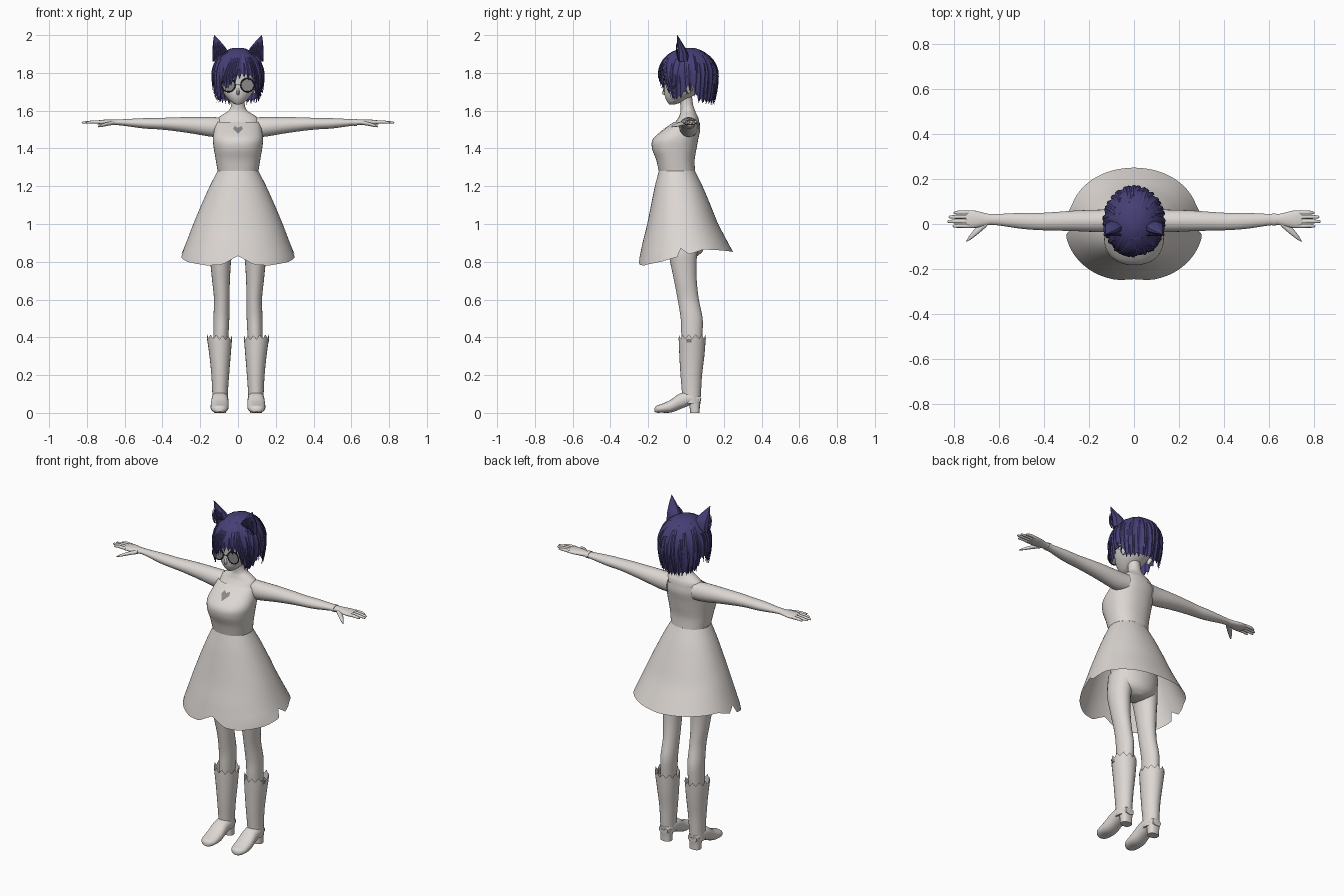
import bpy, bmesh, math, random
from mathutils import Vector
from mathutils.bvhtree import BVHTree

random.seed(7)
cube = bpy.data.objects.get("Cube")
if cube:
    bpy.data.objects.remove(cube, do_unlink=True)


def material(name, *rgb):
    m = bpy.data.materials.new(name)
    m.use_nodes = True
    m.diffuse_color = (*rgb, 1)
    m.node_tree.nodes["Principled BSDF"].inputs["Base Color"].default_value = (*rgb, 1)
    return m


pale = material("pale_grey", .72, .68, .65)
indigo = material("indigo_hair", .06, .05, .18)
black = material("black_frame", .01, .01, .012)
grey = material("mid_grey", .25, .25, .25)


def finish(name, bm, mat, angle=45):
    bmesh.ops.recalc_face_normals(bm, faces=bm.faces)
    mesh = bpy.data.meshes.new(name)
    bm.to_mesh(mesh)
    bm.free()
    mesh.materials.append(mat)
    for poly in mesh.polygons:
        poly.use_smooth = True
    mesh.set_sharp_from_angle(angle=math.radians(angle))
    obj = bpy.data.objects.new(name, mesh)
    bpy.context.scene.collection.objects.link(obj)
    return obj


def add_grid(bm, rows, start=True, end=True):
    """Skin closed loops of points, with optional end caps."""
    loops = [[bm.verts.new(p) for p in row] for row in rows]
    n = len(loops[0])
    for a, b in zip(loops, loops[1:]):
        for i in range(n):
            bm.faces.new((a[i], a[(i + 1) % n], b[(i + 1) % n], b[i]))
    if start:
        bm.faces.new(loops[0])
    if end:
        bm.faces.new(loops[-1])


def smooth(rings, k):
    """Resample rings with a Catmull-Rom spline."""
    out = []
    last = len(rings) - 1
    for i in range(last):
        quad = zip(rings[max(i - 1, 0)], rings[i], rings[i + 1], rings[min(i + 2, last)])
        quad = list(quad)
        for j in range(k):
            t = j / k
            out.append([b + t / 2 * (c - a + t * (2 * a - 5 * b + 4 * c - d
                        + t * (3 * (b - c) + d - a))) for a, b, c, d in quad])
    return out + [list(rings[-1])]


def oval(angle, power):
    c, s = math.cos(angle), math.sin(angle)
    return (math.copysign(abs(c) ** (2 / power), c),
            math.copysign(abs(s) ** (2 / power), s))


def loft(name, rings, mat=pale, axis="Z", side=1, n=24, start=True, end=True,
         power=2, k=4, angle=45):
    """Each ring: position along axis, two centre coordinates, two radii."""
    rows = []
    for t, u, v, ru, rv in smooth(rings, k):
        row = []
        for i in range(n):
            c, s = oval(math.tau * i / n, power)
            p, q = u + max(ru, .001) * c, v + max(rv, .001) * s
            x, y, z = {"X": (t, p, q), "Y": (p, t, q), "Z": (p, q, t)}[axis]
            row.append((x * side, y, z))
        rows.append(row)
    bm = bmesh.new()
    add_grid(bm, rows, start, end)
    return finish(name, bm, mat, angle)


def interp(table, x):
    for (a, p), (b, q) in zip(table, table[1:]):
        if x <= b:
            return p + (q - p) * max(0, x - a) / (b - a)
    return table[-1][1]


# Torso, neck and head
body = [(1.28, 0, -.048, .108, .096), (1.34, 0, -.056, .118, .102),
        (1.4, 0, -.062, .128, .118), (1.45, 0, -.055, .133, .12),
        (1.5, 0, -.022, .126, .097), (1.54, 0, .004, .115, .068)]
bodice = loft("bodice", body, power=2.3, n=40, start=False, end=False)
loft("shoulders", [(1.48, 0, -.025, .115, .09), (1.53, 0, .002, .113, .068),
                   (1.56, 0, .012, .105, .054), (1.58, 0, .012, .08, .045),
                   (1.6, 0, .01, .05, .038), (1.63, 0, .004, .036, .034),
                   (1.68, 0, -.003, .035, .034)])
loft("hips", [(.83, 0, .01, .04, .05), (.87, 0, .01, .12, .085), (.98, 0, .0, .145, .1),
              (1.1, 0, -.02, .125, .09), (1.29, 0, -.048, .1, .088)])
loft("head", [(1.632, 0, -.075, .01, .012), (1.645, 0, -.06, .035, .038),
              (1.67, 0, -.042, .06, .068), (1.7, 0, -.025, .08, .09),
              (1.74, 0, -.01, .095, .106), (1.8, 0, .0, .104, .118),
              (1.86, 0, .006, .095, .108), (1.91, 0, .012, .058, .066)], n=32)
loft("nose", [(1.682, 0, -.112, .004, .003), (1.692, 0, -.115, .008, .013),
              (1.725, 0, -.108, .005, .006)], n=10)

# Flared skirt with an uneven, notched hem
hem = [(0, .83), (14, .785), (30, .78), (60, .8), (80, .825), (84, .87),
       (92, .84), (110, .865), (140, .86), (180, .85)]
width = [(.82, .307), (.9, .275), (1, .237), (1.1, .195), (1.2, .15), (1.28, .109)]
front = [(.78, -.255), (.9, -.23), (1, -.205), (1.1, -.185), (1.2, -.165), (1.28, -.144)]
back = [(.85, .25), (1, .17), (1.1, .13), (1.2, .088), (1.28, .048)]
rows = []
for j in range(15):
    row = []
    for i in range(90):
        a = i * 4
        z = 1.28 + (interp(hem, min(a, 360 - a)) - 1.28) * j / 14
        s, c = oval(math.radians(90 - a), 2.15)
        f, b = interp(front, z), interp(back, z)
        row.append((interp(width, z) * s, (f + b) / 2 - (b - f) / 2 * c, z))
    rows.append(row)
bm = bmesh.new()
add_grid(bm, rows, False, False)
finish("skirt", bm, pale, 60)

# Heart pendant laid on the bodice
tree = BVHTree.FromPolygons([v.co for v in bodice.data.vertices],
                            [p.vertices[:] for p in bodice.data.polygons])
bm = bmesh.new()
outline = [(0, 1.478), (.026, 1.503), (.018, 1.519), (0, 1.51), (-.018, 1.519), (-.026, 1.503)]
pts = []
for x, z in [(0, 1.5)] + outline:
    hit = tree.ray_cast(Vector((x, -1, z)), Vector((0, 1, 0)))[0]
    pts.append(bm.verts.new((x, (hit.y if hit else -.11) - .005, z)))
for i in range(6):
    bm.faces.new((pts[0], pts[1 + i], pts[1 + (i + 1) % 6]))
finish("pendant", bm, grey)

for side, label in ((1, "left"), (-1, "right")):
    # Arm, palm, fingers and thumb
    loft(label + "_arm", [(.08, .02, 1.513, .048, .05), (.14, .014, 1.514, .05, .052),
                          (.25, .014, 1.523, .046, .043), (.35, .012, 1.529, .041, .035),
                          (.42, .011, 1.531, .038, .03), (.5, .014, 1.533, .035, .027),
                          (.62, .02, 1.538, .024, .016), (.66, .02, 1.538, .028, .015),
                          (.71, .021, 1.538, .039, .014), (.745, .021, 1.538, .038, .01)],
         axis="X", side=side)
    for finger, y, tip in (("index", -.009, .805), ("middle", .011, .828),
                           ("ring", .031, .822), ("little", .05, .8)):
        loft(f"{label}_{finger}_finger",
             [(.73, y, 1.539, .009, .009), (.77, y + .001, 1.54, .009, .008),
              (tip - .01, y, 1.537, .007, .006), (tip, y, 1.536, .002, .002)],
             axis="X", side=side, n=10)
    loft(label + "_thumb", [(.655, .005, 1.536, .018, .011), (.69, -.025, 1.53, .018, .01),
                            (.72, -.052, 1.522, .014, .008), (.742, -.075, 1.515, .004, .003)],
         axis="X", side=side, n=12)

    # Leg
    loft(label + "_leg", [(.95, .075, -.01, .068, .085), (.85, .089, -.015, .061, .076),
                          (.8, .092, -.014, .055, .07), (.7, .09, -.003, .047, .06),
                          (.6, .086, .012, .041, .056), (.5, .088, .03, .042, .058),
                          (.42, .09, .031, .04, .056), (.34, .092, .03, .037, .05)], side=side)

    # Boot: ragged shaft, foot and heel
    shaft = loft(label + "_boot_shaft", [(.4, .098, .033, .067, .072), (.3, .095, .031, .056, .066),
                                         (.2, .094, .028, .047, .057), (.1, .095, .029, .041, .05),
                                         (.05, .096, .027, .042, .048)], side=side, start=False)
    for v in shaft.data.vertices[:24]:
        v.co.z += (.012 if v.index % 2 else -.01) + .06 * (abs(v.co.x) - .098)
    loft(label + "_boot_foot", [(.078, .095, .068, .028, .02), (.03, .095, .077, .042, .034),
                                (-.03, .096, .062, .045, .042), (-.08, .097, .036, .048, .034),
                                (-.13, .098, .024, .045, .023), (-.155, .098, .02, .032, .019),
                                (-.166, .098, .016, .012, .01)], axis="Y", side=side, power=2.3)
    loft(label + "_boot_heel", [(.075, .095, .047, .037, .034), (.04, .095, .046, .033, .028),
                                (0, .095, .047, .031, .025)], side=side, power=2.6)

    # Ear beneath the hair
    loft(label + "_ear", [(1.69, .086, .015, .004, .006), (1.71, .092, .018, .011, .015),
                          (1.735, .1, .024, .013, .018), (1.755, .1, .026, .004, .008)],
         side=side, n=12)

    # Glasses: rim, lens and temple
    cx, cy, cz = .05 * side, -.117, 1.735
    ring = []
    for i in range(32):
        t = math.tau * i / 32
        ring.append([(cx + (.035 + .0035 * math.cos(u)) * math.cos(t),
                      cy + .0035 * math.sin(u), cz + (.035 + .0035 * math.cos(u)) * math.sin(t))
                     for u in (math.tau * j / 6 for j in range(6))])
    bm = bmesh.new()
    add_grid(bm, ring + ring[:1], False, False)
    bmesh.ops.remove_doubles(bm, verts=bm.verts, dist=.00001)
    finish(label + "_rim", bm, black, 70)
    loft(label + "_lens", [(cy - .001, .05, cz, .034, .034), (cy + .001, .05, cz, .034, .034)],
         grey, axis="Y", side=side, n=32, k=1)
    loft(label + "_temple", [(cy, .086, 1.742, .002, .003), (.02, .106, 1.742, .002, .003)],
         black, axis="Y", side=side, n=6)

loft("glasses_bridge", [(-.016, -.119, 1.738, .002, .002), (.016, -.119, 1.738, .002, .002)],
     black, axis="X", n=6)
loft("bracelet", [(.612, .02, 1.538, .027, .019), (.63, .02, 1.538, .027, .019)], axis="X")
loft("boot_buckle", [(.372, .153, .02, .009, .018), (.392, .156, .02, .009, .018)], grey, n=8)


# Hair: a ribbed cap with pointed ends, layered with loose locks
def scalp(a, z, grow=1.0):
    h = z - 1.79
    r = math.sqrt(max(0, 1 - (h / .145) ** 2)) if h > 0 else 1 - .16 * (h / .17) ** 2
    a = math.radians(a)
    return Vector((math.sin(a) * r * .133 * grow, .012 - math.cos(a) * r * .153 * grow, z))


fringe = [(-180, 1.635), (-112, 1.655), (-102, 1.72), (-88, 1.72), (-76, 1.67), (-58, 1.655),
          (-44, 1.68), (-25, 1.725), (-5, 1.77), (10, 1.785), (36, 1.775), (46, 1.7),
          (58, 1.655), (76, 1.67), (88, 1.72), (102, 1.72), (112, 1.655), (180, 1.635)]
drops = [random.uniform(.01, .035) for _ in range(36)]
rows = []
for j in range(1, 15):
    f = (j / 14) ** 1.8
    row = []
    for i in range(180):
        a = i * 2 - 180
        tooth = 1 - abs((i % 5) - 2) / 2
        low = interp(fringe, a) + .012 - drops[i // 5] * tooth
        row.append(scalp(a, 1.934 + (low - 1.934) * f, 1 + .03 * (tooth - .5) * math.sqrt(f)))
    rows.append(row)
bm = bmesh.new()
add_grid(bm, rows, True, False)
finish("hair_cap", bm, indigo, 30)


def add_lock(bm, pts, out, wide, thick):
    for_rows = []
    last = len(pts) - 1
    for i, p in enumerate(pts):
        along = pts[min(i + 1, last)] - pts[max(i - 1, 0)]
        side = along.cross(out).normalized()
        w = max(.03, math.sin(math.pi * (.2 + .8 * i / last)))
        for_rows.append([p + side * wide * w, p + out * thick * w,
                         p - side * wide * w, p - out * thick * w])
    add_grid(bm, for_rows)


def scalp_lock(bm, a0, a1, top, tip, wide):
    pts = [scalp(a0 + (a1 - a0) * t, top + (tip - top) * t ** 1.3, 1.01 + .03 * t)
           for t in (i / 8 for i in range(9))]
    mid = scalp((a0 + a1) / 2, 1.79)
    add_lock(bm, pts, Vector((mid.x, mid.y, 0)).normalized(), wide, .005)


bm = bmesh.new()
for a in range(-180, 180, 9):
    if abs(a) > 46:
        start = a + random.uniform(-5, 5)
        tip = interp(fringe, a) - random.uniform(0, .022)
        scalp_lock(bm, start, a + random.uniform(-6, 6), random.uniform(1.84, 1.92), tip, .011)
finish("hair_locks", bm, indigo, 25)

bm = bmesh.new()
for a, tip in ((-50, 1.655), (-40, 1.68), (-31, 1.7), (-23, 1.715), (-14, 1.745), (-5, 1.76),
               (22, 1.765), (34, 1.76), (44, 1.7), (52, 1.66), (60, 1.645)):
    scalp_lock(bm, 10 + a * .35, a, 1.915, tip, .012)
finish("fringe_locks", bm, indigo, 25)

# Furry cat ears
for side, label in ((1, "left"), (-1, "right")):
    loft(label + "_cat_ear", [(1.86, .088, -.014, .046, .03), (1.91, .092, -.018, .043, .027),
                              (1.955, .107, -.032, .026, .015), (2, .126, -.046, .001, .001)],
         indigo, side=side, n=9, angle=20)
    bm = bmesh.new()
    for i in range(7):
        root = Vector(((.05 + .013 * i) * side, -.035, 1.875 + .004 * (3 - i)))
        tip = Vector(((.075 + .009 * i) * side, -.045, 1.95 + .008 * (3 - abs(i - 4))))
        pts = [root.lerp(tip, t / 4) + Vector((0, -.01 * math.sin(math.pi * t / 4), 0))
               for t in range(5)]
        add_lock(bm, pts, Vector((0, -1, 0)), .007, .004)
    finish(label + "_ear_fur", bm, indigo, 25)
